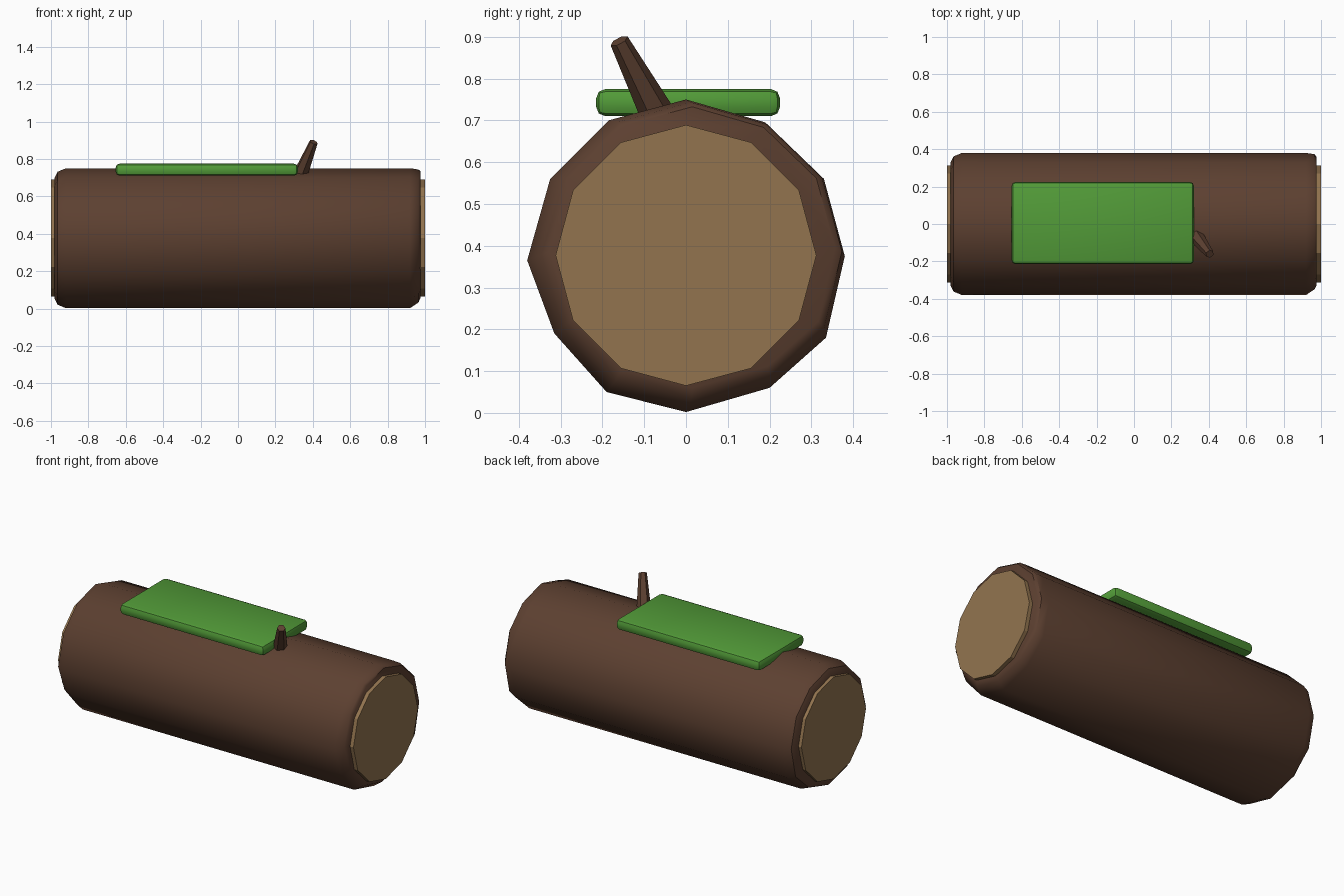
import bpy, bmesh, math
from mathutils import Vector

if "Cube" in bpy.data.objects:
    bpy.data.objects.remove(bpy.data.objects["Cube"])


def material(name, rgb):
    m = bpy.data.materials.new(name)
    m.diffuse_color = (*rgb, 1)
    m.use_nodes = True
    m.node_tree.nodes["Principled BSDF"].inputs["Base Color"].default_value = m.diffuse_color
    return m


bark = material("bark brown", (0.108, 0.051, 0.030))
wood = material("cut wood", (0.29, 0.175, 0.078))
green = material("moss green", (0.085, 0.33, 0.04))


def finish(name, bm, mat, angle=None):
    bmesh.ops.recalc_face_normals(bm, faces=bm.faces)
    mesh = bpy.data.meshes.new(name)
    bm.to_mesh(mesh)
    bm.free()
    mesh.materials.append(mat)
    ob = bpy.data.objects.new(name, mesh)
    bpy.context.collection.objects.link(ob)
    if angle:
        bpy.ops.object.select_all(action='DESELECT')
        ob.select_set(True)
        bpy.context.view_layer.objects.active = ob
        bpy.ops.object.shade_smooth_by_angle(angle=math.radians(angle))
    return ob


def loft(rings):
    bm = bmesh.new()
    loops = [[bm.verts.new(p) for p in r] for r in rings]
    for a, b in zip(loops, loops[1:]):
        for i in range(len(a)):
            j = (i + 1) % len(a)
            bm.faces.new((a[i], a[j], b[j], b[i]))
    bm.faces.new(loops[0])
    bm.faces.new(loops[-1])
    return bm


# Log body: uneven twelve-sided section with rounded ends
section = [(0, .75), (.19, .695), (.33, .56), (.38, .375), (.335, .18), (.2, .06),
           (0, .002), (-.19, .05), (-.315, .19), (-.38, .365), (-.325, .56), (-.185, .70)]
# x, scale, y offset, z offset
stations = [(-.98, .87, 0, 0), (-.965, .95, 0, 0), (-.92, 1, 0, 0),
            (.92, 1, 0, 0), (.965, .95, .012, .012), (.977, .90, .015, .02)]
rings = [[(x, y * s + dy, .375 + (z - .375) * s + dz) for y, z in section]
         for x, s, dy, dz in stations]
finish("log_bark", loft(rings), bark, 40)

# Cut ends
for side, name in ((-1, "left_cut_end"), (1, "right_cut_end")):
    rings = [[(side * x, .312 * math.sin(k * math.pi / 6), .377 + .312 * math.cos(k * math.pi / 6))
              for k in range(12)] for x in (.9, 1.0)]
    finish(name, loft(rings), wood)

# Moss slab with rounded edges
bm = bmesh.new()
bmesh.ops.create_cube(bm, size=1)
for v in bm.verts:
    v.co = Vector((-.167 + v.co.x * .975, .005 + v.co.y * .44, .7425 + v.co.z * .065))
bmesh.ops.bevel(bm, geom=bm.edges[:], offset=.022, segments=2, profile=.5, affect='EDGES')
finish("moss_patch", bm, green, 40)

# Broken branch stub
base, tip = Vector((.311, -.04, .66)), Vector((.405, -.16, .89))
q = (tip - base).to_track_quat('Z', 'Y')
rings = [[c + q @ Vector((r * math.cos(k * math.pi / 3), r * math.sin(k * math.pi / 3), 0))
          for k in range(6)] for c, r in ((base, .047), (tip, .023))]
finish("branch_stub", loft(rings), bark)
